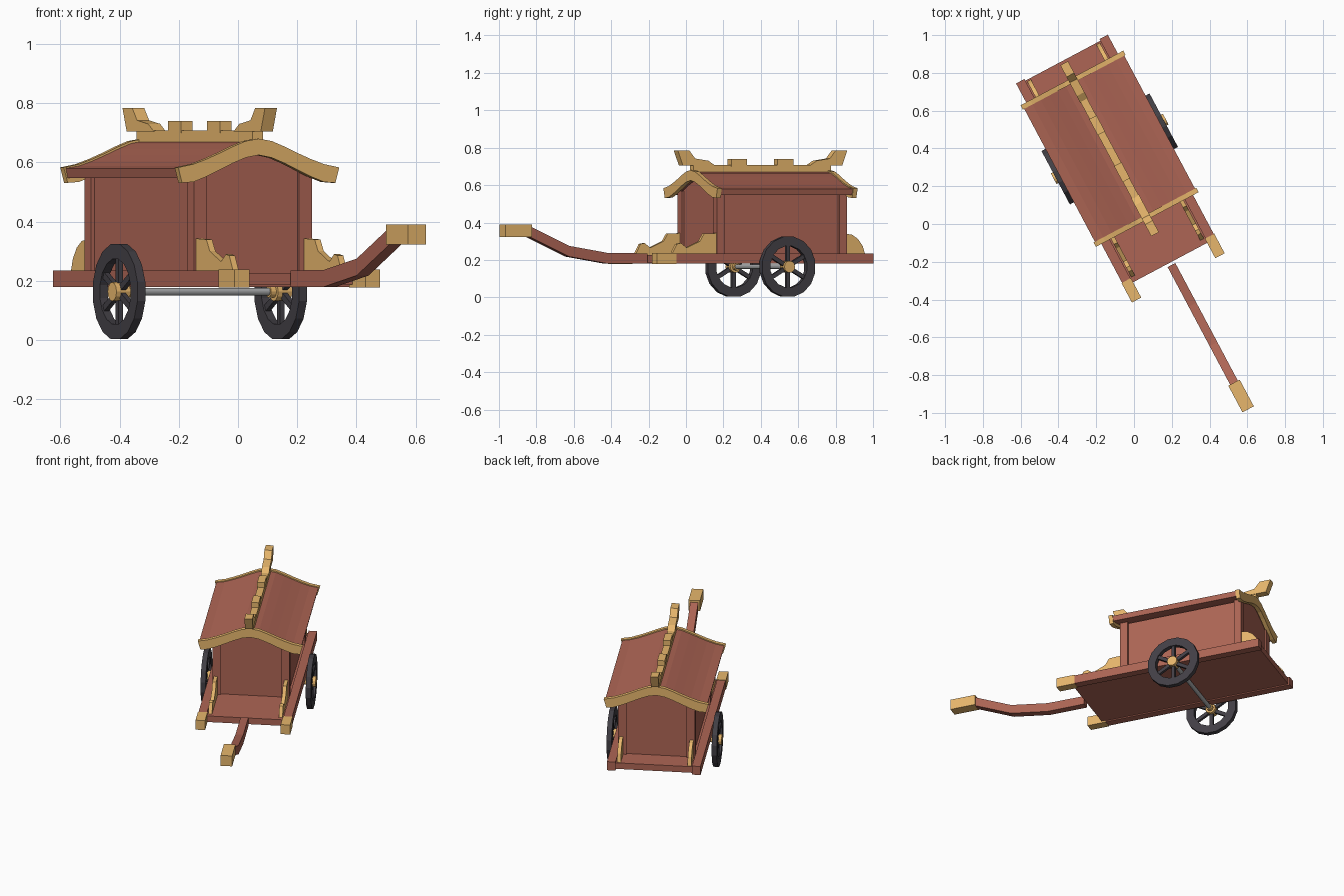
import bpy, bmesh
from math import sin, cos, pi, radians
from mathutils import Matrix

if "Cube" in bpy.data.objects:
    bpy.data.objects.remove(bpy.data.objects["Cube"])

# Cart is built along its own axis, then turned and shifted into place
TURN = Matrix.Rotation(radians(28), 4, 'Z') @ Matrix.Translation((0.073, 0, 0))


def material(name, rgb):
    m = bpy.data.materials.new(name)
    m.diffuse_color = (*rgb, 1)
    m.use_nodes = True
    m.node_tree.nodes["Principled BSDF"].inputs["Base Color"].default_value = m.diffuse_color
    return m


WOOD = material("red_wood", (0.42, 0.13, 0.09))
GOLD = material("gilt", (0.80, 0.47, 0.15))
DARK = material("dark_iron", (0.055, 0.05, 0.06))
STEEL = material("steel", (0.40, 0.41, 0.42))


def finish(name, bm, mat):
    bmesh.ops.recalc_face_normals(bm, faces=bm.faces)
    bm.transform(TURN)
    me = bpy.data.meshes.new(name)
    bm.to_mesh(me)
    bm.free()
    me.materials.append(mat)
    ob = bpy.data.objects.new(name, me)
    bpy.context.collection.objects.link(ob)
    return ob


def prism(name, pts, axis, a, b, mat):
    """Extrude a flat profile: (y, z) along x, or (x, z) along y."""
    bm = bmesh.new()
    place = (lambda p, t: (t, p[0], p[1])) if axis == 'x' else (lambda p, t: (p[0], t, p[1]))
    ends = [[bm.verts.new(place(p, t)) for p in pts] for t in (a, b)]
    n = len(pts)
    for ring in ends:
        bm.faces.new(ring)
    for i in range(n):
        j = (i + 1) % n
        bm.faces.new((ends[0][i], ends[0][j], ends[1][j], ends[1][i]))
    return finish(name, bm, mat)


def box(name, x, y, z, mat):
    return prism(name, [(y[0], z[0]), (y[1], z[0]), (y[1], z[1]), (y[0], z[1])], 'x', *x, mat)


def symmetric(half):
    """Mirror an x, z outline that starts on the centre line."""
    return [(-x, z) for x, z in reversed(half[1:])] + half


def rod(name, x0, x1, y, z, r, sides, mat):
    pts = [(y + r * cos(2 * pi * i / sides), z + r * sin(2 * pi * i / sides)) for i in range(sides)]
    return prism(name, pts, 'x', x0, x1, mat)


def ring(name, x0, x1, y, z, r0, r1, sides, mat):
    bm = bmesh.new()
    loops = []
    for i in range(sides):
        a = 2 * pi * (i + 0.5) / sides
        loops.append([bm.verts.new((x, y + r * cos(a), z + r * sin(a)))
                      for x, r in ((x0, r0), (x0, r1), (x1, r1), (x1, r0))])
    for i in range(sides):
        p, q = loops[i], loops[(i + 1) % sides]
        for k in range(4):
            m = (k + 1) % 4
            bm.faces.new((p[k], p[m], q[m], q[k]))
    return finish(name, bm, mat)


# Deck
box("deck", (-0.23, 0.23), (-0.27, 0.94), (0.187, 0.226), WOOD)

# Draw pole with its gilt grip
prism("draw_pole", [(-0.285, 0.235), (-0.523, 0.237), (-0.759, 0.275), (-1.0, 0.382),
                    (-1.0, 0.325), (-0.759, 0.218), (-0.523, 0.18), (-0.285, 0.18)],
      'x', -0.023, 0.023, WOOD)
box("pole_grip", (-0.034, 0.034), (-1.15, -0.99), (0.323, 0.39), GOLD)

# Cabin: recessed walls reaching up under the roof
walls = [(-0.212, 0.225), (0.212, 0.225), (0.212, 0.56), (0.12, 0.60), (0, 0.645),
         (-0.12, 0.60), (-0.212, 0.56)]
prism("cabin_walls", walls, 'y', 0.042, 0.805, WOOD)

# Roof shell and gilt gable trims
roof_top = [(0, 0.672), (0.05, 0.664), (0.1, 0.645), (0.15, 0.624), (0.2, 0.604),
            (0.25, 0.588), (0.3, 0.58)]
roof_low = [(0, 0.64), (0.05, 0.632), (0.1, 0.613), (0.15, 0.592), (0.2, 0.572),
            (0.25, 0.556), (0.293, 0.548)]
trim_top = [(0, 0.68), (0.05, 0.672), (0.1, 0.653), (0.15, 0.631), (0.2, 0.611),
            (0.25, 0.594), (0.308, 0.583)]
trim_low = [(0, 0.625), (0.05, 0.616), (0.1, 0.597), (0.15, 0.574), (0.2, 0.552),
            (0.25, 0.534), (0.293, 0.531)]
roof = symmetric(roof_top) + symmetric(roof_low)[::-1]
trim = symmetric(trim_top) + symmetric(trim_low)[::-1]
prism("roof", roof, 'y', 0.0, 0.825, WOOD)
prism("front_gable_trim", trim, 'y', -0.012, 0.014, GOLD)
prism("back_gable_trim", trim, 'y', 0.811, 0.837, GOLD)

# Ridge beam, blocks and upturned end horns
box("ridge_beam", (-0.02, 0.02), (-0.005, 0.83), (0.655, 0.707), GOLD)
for i, y in enumerate((0.272, 0.553)):
    box(f"ridge_block_{i + 1}", (-0.022, 0.022), (y - 0.048, y + 0.048), (0.70, 0.739), GOLD)
horn = [(-0.07, 0.705), (-0.1, 0.784), (-0.03, 0.784), (0.005, 0.742), (0.085, 0.73), (0.125, 0.705)]
prism("front_horn", horn, 'x', -0.023, 0.023, GOLD)
prism("back_horn", [(0.825 - y, z) for y, z in horn], 'x', -0.023, 0.023, GOLD)

front_bracket = [(0.032, 0.22), (0.032, 0.343), (-0.045, 0.34), (-0.07, 0.30), (-0.15, 0.265),
                 (-0.185, 0.29), (-0.21, 0.285), (-0.245, 0.22)]
back_bracket = [(0.81, 0.22), (0.81, 0.34), (0.85, 0.335), (0.887, 0.312), (0.915, 0.275), (0.933, 0.22)]

WY, WZ, R = 0.411, 0.1635, 0.1635
for side, s in (("left", -1), ("right", 1)):
    # Side rail and gilt end cap
    box(side + "_rail", (s * 0.225, s * 0.275), (-0.25, 0.95), (0.18, 0.235), WOOD)
    box(side + "_rail_cap", (s * 0.222, s * 0.278), (-0.362, -0.245), (0.177, 0.238), GOLD)
    # Corner posts
    for end, y in (("front", 0.03), ("back", 0.769)):
        box(f"{side}_{end}_post", (s * 0.177, s * 0.226), (y, y + 0.048), (0.22, 0.568), WOOD)
    # Deck brackets
    prism(side + "_front_bracket", front_bracket, 'x', s * 0.196, s * 0.218, GOLD)
    prism(side + "_back_bracket", back_bracket, 'x', s * 0.196, s * 0.218, GOLD)
    # Wheel: rim, spokes, hub
    ring(side + "_wheel_rim", s * 0.294, s * 0.324, WY, WZ, 0.112, R, 16, DARK)
    for k in range(6):
        a = pi / 6 + k * pi / 3
        pts = [(WY + d * cos(a) - w * sin(a), WZ + d * sin(a) + w * cos(a))
               for d, w in ((0.015, -0.011), (0.118, -0.011), (0.118, 0.011), (0.015, 0.011))]
        prism(f"{side}_spoke_{k + 1}", pts, 'x', s * 0.3, s * 0.318, DARK)
    rod(side + "_hub", s * 0.282, s * 0.336, WY, WZ, 0.032, 12, GOLD)
    rod(side + "_hub_collar", s * 0.262, s * 0.284, WY, WZ, 0.02, 12, GOLD)

# Axle
rod("axle", -0.29, 0.29, WY, WZ, 0.013, 12, STEEL)
